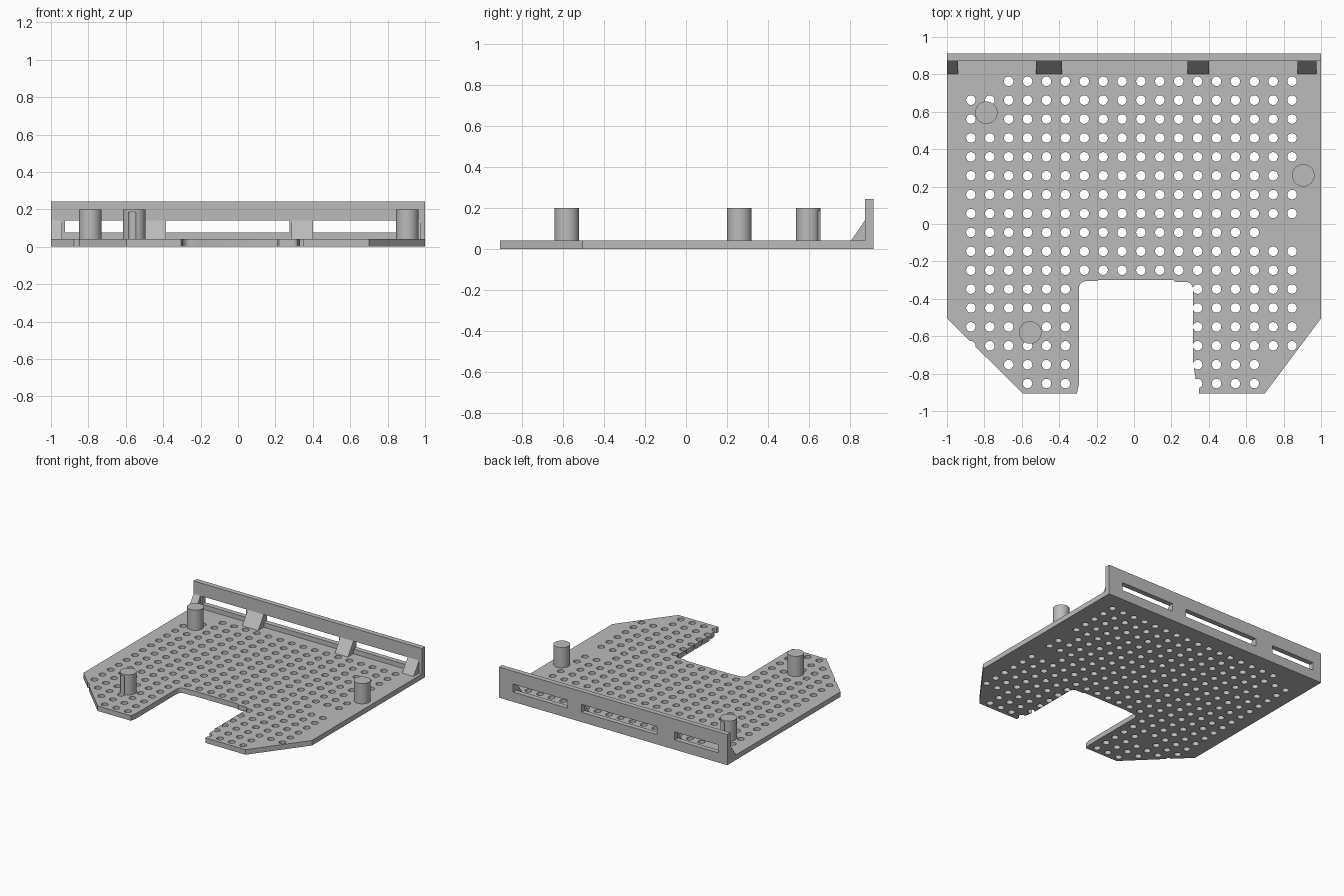
import bpy, bmesh, math
from mathutils import Matrix

cube = bpy.data.objects.get("Cube")
if cube:
    bpy.data.objects.remove(cube, do_unlink=True)

grey = bpy.data.materials.new("plain grey")
grey.use_nodes = True
COLOUR = (0.5, 0.5, 0.5, 1)
grey.diffuse_color = COLOUR
grey.node_tree.nodes["Principled BSDF"].inputs["Base Color"].default_value = COLOUR


def make_object(name, bm):
    bmesh.ops.recalc_face_normals(bm, faces=bm.faces)
    mesh = bpy.data.meshes.new(name)
    bm.to_mesh(mesh)
    bm.free()
    mesh.materials.append(grey)
    obj = bpy.data.objects.new(name, mesh)
    bpy.context.collection.objects.link(obj)
    return obj


def prism(name, points, direction):
    """Extrude a flat outline of 3D points along a direction."""
    bm = bmesh.new()
    face = bm.faces.new([bm.verts.new(p) for p in points])
    out = bmesh.ops.extrude_face_region(bm, geom=[face])
    moved = [v for v in out["geom"] if isinstance(v, bmesh.types.BMVert)]
    bmesh.ops.translate(bm, verts=moved, vec=direction)
    return make_object(name, bm)


def cylinders(name, centres, radius, z0, z1, sides):
    bm = bmesh.new()
    for x, y in centres:
        bmesh.ops.create_cone(bm, cap_ends=True, segments=sides, radius1=radius,
                              radius2=radius, depth=z1 - z0,
                              matrix=Matrix.Translation((x, y, (z0 + z1) / 2)))
    return make_object(name, bm)


def cut(obj, cutter):
    mod = obj.modifiers.new("cut", 'BOOLEAN')
    mod.operation = 'DIFFERENCE'
    mod.solver = 'EXACT'
    mod.object = cutter
    bpy.context.view_layer.objects.active = obj
    bpy.ops.object.modifier_apply(modifier=mod.name)


def smooth(obj):
    bpy.ops.object.select_all(action='DESELECT')
    obj.select_set(True)
    bpy.context.view_layer.objects.active = obj
    bpy.ops.object.shade_smooth_by_angle(angle=math.radians(30))


def arc(cx, cy, r, start, end, steps=5):
    angles = [math.radians(start + (end - start) * i / steps) for i in range(steps + 1)]
    return [(cx + r * math.cos(a), cy + r * math.sin(a)) for a in angles]


THICK = 0.04
WALL_Y, BACK_Y = 0.872, 0.912

# Base plate with clipped front corners and a rounded front notch
outline = [(-1, BACK_Y), (-1, -0.505), (-0.595, -0.905), (-0.305, -0.905), (-0.295, -0.86)]
outline += arc(-0.255, -0.345, 0.04, 180, 90)
outline += [(-0.2, -0.305), (-0.19, -0.3), (0.21, -0.3), (0.22, -0.31)]
outline += arc(0.28, -0.345, 0.035, 90, 0)
outline += [(0.315, -0.74), (0.33, -0.83), (0.347, -0.87), (0.347, -0.905),
            (0.7, -0.905), (1, -0.505), (1, BACK_Y)]
plate = prism("base_plate", [(x, y, 0) for x, y in outline], (0, 0, THICK))

# Grid of ventilation holes, leaving out the notch, corners and post seats
PITCH = 0.101
skipped = {(0, 0), (1, 0), (1, 2), (17, 5), (16, 8), (17, 8), (3, 13)}


def has_hole(col, row):
    if (col, row) in skipped or (row >= 11 and 5 < col < 12):
        return False
    if row == 15:
        return 2 <= col <= 15
    if row == 16:
        return 3 <= col <= 15
    return True


holes = [(-0.872 + PITCH * c, 0.763 - PITCH * r)
         for r in range(17) for c in range(18) if has_hole(c, r)]
cutter = cylinders("hole_cutter", holes, 0.0255, -0.05, 0.185, 20)
cutter.hide_render = True
cut(plate, cutter)
smooth(plate)

# Standing posts, grooved where a neighbouring hole meets them
posts = {"back_right_post": (-0.79, 0.595), "left_post": (0.905, 0.26),
         "front_right_post": (-0.555, -0.58)}
for name, centre in posts.items():
    post = cylinders(name, [centre], 0.06, THICK, 0.2, 40)
    cut(post, cutter)
    smooth(post)
bpy.data.objects.remove(cutter, do_unlink=True)


def box(name, x0, x1, y0, y1, z0, z1):
    return prism(name, [(x0, y0, z0), (x1, y0, z0), (x1, y1, z0), (x0, y1, z0)],
                 (0, 0, z1 - z0))


# Back wall with three long slots
wall = box("back_wall", -1, 1, WALL_Y, BACK_Y, THICK, 0.242)
for x0, x1 in ((-0.925, -0.54), (-0.385, 0.275), (0.4, 0.875)):
    slot = box("slot_cutter", x0, x1, WALL_Y - 0.1, BACK_Y + 0.1, 0.077, 0.14)
    slot.hide_render = True
    cut(wall, slot)
    bpy.data.objects.remove(slot, do_unlink=True)

# Sloped ribs bracing the wall
for i, (x0, x1) in enumerate(((-1, -0.94), (-0.525, -0.385), (0.285, 0.4), (0.875, 0.975))):
    prism(f"wall_rib_{i + 1}", [(x0, 0.803, THICK), (x0, WALL_Y, THICK), (x0, WALL_Y, 0.14)],
          (x1 - x0, 0, 0))
